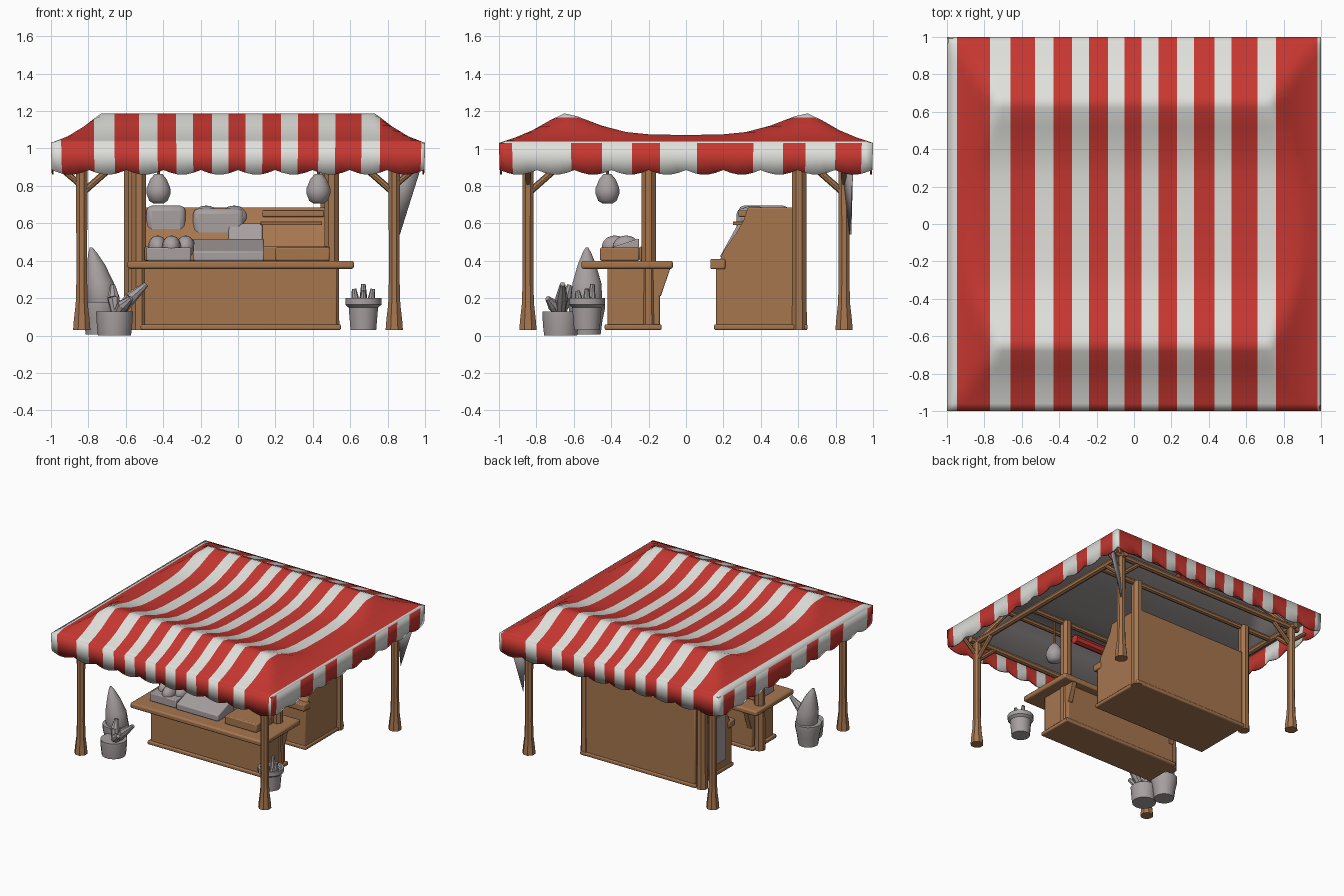
import bpy, bmesh, math
from mathutils import Vector

if "Cube" in bpy.data.objects:
    bpy.data.objects.remove(bpy.data.objects["Cube"])


def material(name, rgb):
    m = bpy.data.materials.new(name)
    m.diffuse_color = (*rgb, 1)
    m.use_nodes = True
    m.node_tree.nodes["Principled BSDF"].inputs["Base Color"].default_value = m.diffuse_color
    return m


RED = material("red cloth", (0.57, 0.038, 0.03))
WHITE = material("white cloth", (0.74, 0.74, 0.71))
WOOD = material("brown wood", (0.38, 0.18, 0.078))
GREY = material("warm grey", (0.39, 0.35, 0.355))


def make(name, verts, faces, mats, rule=None):
    me = bpy.data.meshes.new(name)
    me.from_pydata(verts, [], faces)
    for m in mats:
        me.materials.append(m)
    if rule:
        for p in me.polygons:
            p.material_index = rule(p.center)
    ob = bpy.data.objects.new(name, me)
    bpy.context.collection.objects.link(ob)
    return ob


def bevel(ob, width):
    b = ob.modifiers.new("bevel", 'BEVEL')
    b.width, b.segments = width, 2
    return ob


def extrude_x(name, profile, x0, x1, mat, width=0.008):
    """Extrude a closed (y, z) profile along x."""
    n = len(profile)
    v = [(x, y, z) for x in (x0, x1) for y, z in profile]
    f = [tuple(range(n))[::-1], tuple(range(n, 2 * n))]
    f += [(i, (i + 1) % n, n + (i + 1) % n, n + i) for i in range(n)]
    ob = make(name, v, f, [mat])
    bm = bmesh.new()
    bm.from_mesh(ob.data)
    bmesh.ops.recalc_face_normals(bm, faces=bm.faces)
    bm.to_mesh(ob.data)
    bm.free()
    return bevel(ob, width)


def box(name, x0, x1, y0, y1, z0, z1, mat=WOOD, width=0.008):
    return extrude_x(name, [(y0, z0), (y1, z0), (y1, z1), (y0, z1)], x0, x1, mat, width)


def lathe(name, x, y, profile, mat, n=16, lean=(0, 0)):
    """Turn an (r, z) profile round z; lean shifts it sideways with height."""
    z0, z1 = profile[0][1], max(p[1] for p in profile)
    v, f = [], []
    for r, z in profile:
        t = ((z - z0) / (z1 - z0)) ** 2
        for i in range(n):
            a = 2 * math.pi * (i + 0.5) / n
            v.append((x + r * math.cos(a) + lean[0] * t, y + r * math.sin(a) + lean[1] * t, z))
    for k in range(len(profile) - 1):
        for i in range(n):
            j = (i + 1) % n
            f.append((k * n + i, k * n + j, (k + 1) * n + j, (k + 1) * n + i))
    f += [tuple(range(n))[::-1], tuple(range(len(v) - n, len(v)))]
    return make(name, v, f, [mat])


def rod(name, p0, p1, r0, r1=None, mat=WOOD, n=8):
    p0, p1 = Vector(p0), Vector(p1)
    d = p1 - p0
    bpy.ops.mesh.primitive_cone_add(vertices=n, radius1=r0, radius2=r0 if r1 is None else r1,
                                    depth=d.length, location=(p0 + p1) / 2,
                                    rotation=d.to_track_quat('Z', 'Y').to_euler())
    ob = bpy.context.object
    ob.name = name
    ob.data.materials.append(mat)
    return ob


def lump(name, loc, size, mat=GREY):
    bpy.ops.mesh.primitive_uv_sphere_add(segments=16, ring_count=10, location=loc)
    ob = bpy.context.object
    ob.name, ob.scale = name, size
    ob.data.materials.append(mat)
    return ob


def interp(pts, t):
    for (a, p), (b, q) in zip(pts, pts[1:]):
        if t <= b:
            return p + (q - p) * (t - a) / (b - a)
    return pts[-1][1]


# Stripe boundaries along x and along y
XS = [-1, -.945, -.77, -.66, -.53, -.43, -.33, -.24, -.14, -.05, .04, .13, .23, .32, .43, .52, .66, .76, .98, 1]
YS = [-1, -.93, -.615, -.45, -.29, -.14, .06, .36, .52, .64, .8, .94, 1]


def stripe(bounds, t):
    return sum(t > b for b in bounds) - 1


# Canopy roof: two ridges with a sag between them
ALONG_Y = [(0, 1.072), (.2, 1.076), (.32, 1.088), (.45, 1.122), (.58, 1.172), (.65, 1.188),
           (.72, 1.155), (.82, 1.098), (.91, 1.06), (1, 1.03)]
ALONG_X = [(0, 1.19), (.73, 1.19), (.82, 1.12), (.91, 1.065), (1, 1.03)]
xs = sorted(set(XS + [s * k for s in (-1, 1) for k in (.6, .7, .73, .82, .87, .91, .96)]))
ys = sorted({s * k for s in (-1, 1) for k in (0, .1, .2, .26, .32, .38, .45, .52, .58, .62, .65, .68,
                                             .72, .77, .82, .87, .91, .96, 1)})
verts = [(x, y, min(interp(ALONG_Y, abs(y)), interp(ALONG_X, abs(x)))) for y in ys for x in xs]
w = len(xs)
faces = [(j * w + i, j * w + i + 1, (j + 1) * w + i + 1, (j + 1) * w + i)
         for j in range(len(ys) - 1) for i in range(w - 1)]
roof = make("canopy_roof", verts, faces, [RED, WHITE, GREY, GREY],
            lambda c: 0 if stripe(XS, c.x) % 2 else 1)
sol = roof.modifiers.new("cloth", 'SOLIDIFY')
sol.thickness, sol.offset, sol.material_offset = 0.015, -1, 2

# Scalloped valance on the four sides
SIDES = {"front": lambda t: (t, -1), "right": lambda t: (1, t),
         "back": lambda t: (-t, 1), "left": lambda t: (-1, -t)}
for side, place in SIDES.items():
    lengthwise = side in ("front", "back")
    flip = -1 if side in ("back", "left") else 1
    ts = sorted(set([flip * b for b in (XS if lengthwise else YS)] + [k / 25 for k in range(-25, 26)]))
    verts = []
    for t in ts:
        x, y = place(t)
        low = 0.885 - 0.025 * abs(math.sin(math.pi * (t + 1) / 0.2))
        verts += [(x, y, 1.03), (x * .998, y * .998, 0.95), (x * .995, y * .995, low)]
    faces = [(3 * i + k, 3 * i + k + 1, 3 * i + k + 4, 3 * i + k + 3)
             for i in range(len(ts) - 1) for k in (0, 1)]
    rule = (lambda c: 0 if stripe(XS, c.x) % 2 else 1) if lengthwise else (lambda c: stripe(YS, c.y) % 2)
    val = make(side + "_valance", verts, faces, [RED, WHITE], rule)
    sol = val.modifiers.new("cloth", 'SOLIDIFY')
    sol.thickness, sol.offset = 0.01, -1

# Corner posts with flared feet, braces and roof rafters
for sx in (-1, 1):
    for sy in (-1, 1):
        x, y = .835 * sx, .845 * sy
        tag = ("right" if sx > 0 else "left") + ("_back" if sy > 0 else "_front")
        lathe("corner_post_" + tag, x, y, [(.05, .03), (.046, .08), (.035, .17), (.031, .3), (.033, .93)], WOOD, 8)
        rod("brace_x_" + tag, (x, y, .76), (x - .17 * sx, y, .91), .018)
        rod("brace_y_" + tag, (x, y, .76), (x, y - .17 * sy, .91), .018)
        rod("brace_out_" + tag, (x, y, .8), (x + .13 * sx, y, .91), .016)
        rod("rafter_" + tag, (x, y, .92), (.7 * sx, .65 * sy, 1.14), .02)
for s in (-1, 1):
    rod("cross_beam", (-.9, .845 * s, .92), (.9, .845 * s, .92), .025)
    rod("side_beam", (.835 * s, -.9, .92), (.835 * s, .9, .92), .025)
    rod("ridge_pole", (-.72, .65 * s, 1.145), (.72, .65 * s, 1.145), .02)
    rod("rolled_red_cloth", (-.2, .6 * s, 1.12), (.08, .6 * s, 1.12), .035, mat=RED)

# Inner posts beside the counters, with the beams they carry
for x, y in ((-.53, -.2), (.5, -.2), (-.57, .605), (.48, .605)):
    lathe("inner_post", x, y, [(.045, .03), (.042, .3), (.042, .93)], WOOD, 8)
for y in (-.2, .605):
    rod("inner_beam", (-.84, y, .92), (.84, y, .92), .022)

# Front counter
box("front_counter_body", -.5, .53, -.42, -.14, .04, .37)
box("front_counter_base", -.52, .55, -.435, -.13, .03, .06)
box("front_counter_top", -.59, .62, -.56, -.07, .357, .4, WOOD, .012)
for x in (-.5, .49):
    extrude_x("counter_bracket", [(-.15, .37), (-.15, .21), (-.135, .21), (-.08, .37)], x, x + .04, WOOD, .004)
box("counter_crate", .2, .49, -.46, -.25, .4, .47)
box("counter_back_rail", -.5, .49, -.25, -.22, .4, .475)
box("counter_tray_left", -.49, -.25, -.45, -.26, .4, .47, GREY)
extrude_x("counter_tray_right", [(-.46, .4), (-.25, .4), (-.25, .52), (-.46, .45)], -.24, .14, GREY)
for i in range(3):
    lump("produce", (-.43 + .075 * i, -.35 + .03 * (-1) ** i, .475), (.05, .07, .06))

# Back cabinet with sloping display front
extrude_x("back_cabinet", [(.16, .03), (.64, .03), (.64, .685), (.33, .685), (.31, .62), (.27, .55),
                           (.2, .45), (.18, .4), (.16, .38)], -.53, .5, WOOD)
box("back_cabinet_shelf", -.54, .51, .13, .21, .355, .41)
box("cabinet_base", -.54, .51, .15, .65, .03, .06)
box("display_ledge", .12, .45, .25, .34, .59, .61, WOOD, .004)
box("display_top_rail", .13, .46, .28, .36, .635, .67, WOOD, .006)
box("cabinet_side_panel", -.537, -.529, .25, .56, .12, .5, GREY, .001)
box("display_basket_left", -.49, -.28, .28, .55, .54, .695, GREY, .03)
box("display_basket_middle", -.24, .03, .27, .55, .52, .68, GREY, .03)
for x in (-.17, -.02):
    lump("display_sack", (x, .36, .63), (.08, .09, .065))
extrude_x("display_small_tray", [(.18, .42), (.3, .42), (.3, .6), (.28, .6)], -.05, .13, GREY)

# Hanging lanterns
for x in (-.425, .43):
    lathe("lantern", x, -.42, [(.025, .705), (.05, .72), (.066, .76), (.064, .79), (.045, .835), (.02, .865)], GREY)
    rod("lantern_cord", (x, -.42, .85), (x, -.42, 1.1), .008)

# Loose cloth hanging by the back right post
drape = make("corner_drape", [(.985, .885, .92), (.86, .83, .92), (.865, .875, .54)], [(0, 1, 2)], [GREY])
drape.modifiers.new("cloth", 'SOLIDIFY').thickness = .01

# Right pot with sprouts
lathe("right_pot", .67, -.53, [(.07, .03), (.08, .15), (.098, .165), (.098, .2), (.08, .2), (.075, .18)], GREY)
for dx, dy, top in ((-.05, 0, .25), (0, .03, .275), (.05, 0, .25), (0, -.05, .24)):
    rod("pot_sprout", (.67 + dx * .8, -.53 + dy * .8, .17), (.67 + dx, -.53 + dy, top), .024, .012, GREY)

# Left pots with a tall plant and broad leaves
lathe("left_back_pot", -.74, -.53, [(.075, .005), (.085, .08), (.1, .15), (.1, .18), (.05, .18)], GREY)
lathe("tall_plant", -.725, -.53, [(.06, .1), (.085, .2), (.08, .28), (.05, .38), (.025, .44), (.008, .47)],
      GREY, 12, (-.06, 0))
lathe("left_front_pot", -.66, -.67, [(.09, 0), (.095, .04), (.1, .11), (.1, .13), (.05, .13)], GREY)
for tip in ((-.49, -.66, .275), (-.67, -.62, .27), (-.57, -.74, .2)):
    mid = ((tip[0] - .66) / 2, (tip[1] - .67) / 2, .2 if tip[2] > .22 else .16)
    rod("leaf_stem", (-.65, -.67, .1), mid, .022, .034, GREY)
    rod("leaf_tip", mid, tip, .034, .014, GREY)

# Smooth rounded parts, keep hard edges
bpy.ops.object.select_all(action='SELECT')
bpy.context.view_layer.objects.active = roof
bpy.ops.object.shade_smooth_by_angle(angle=math.radians(40))
